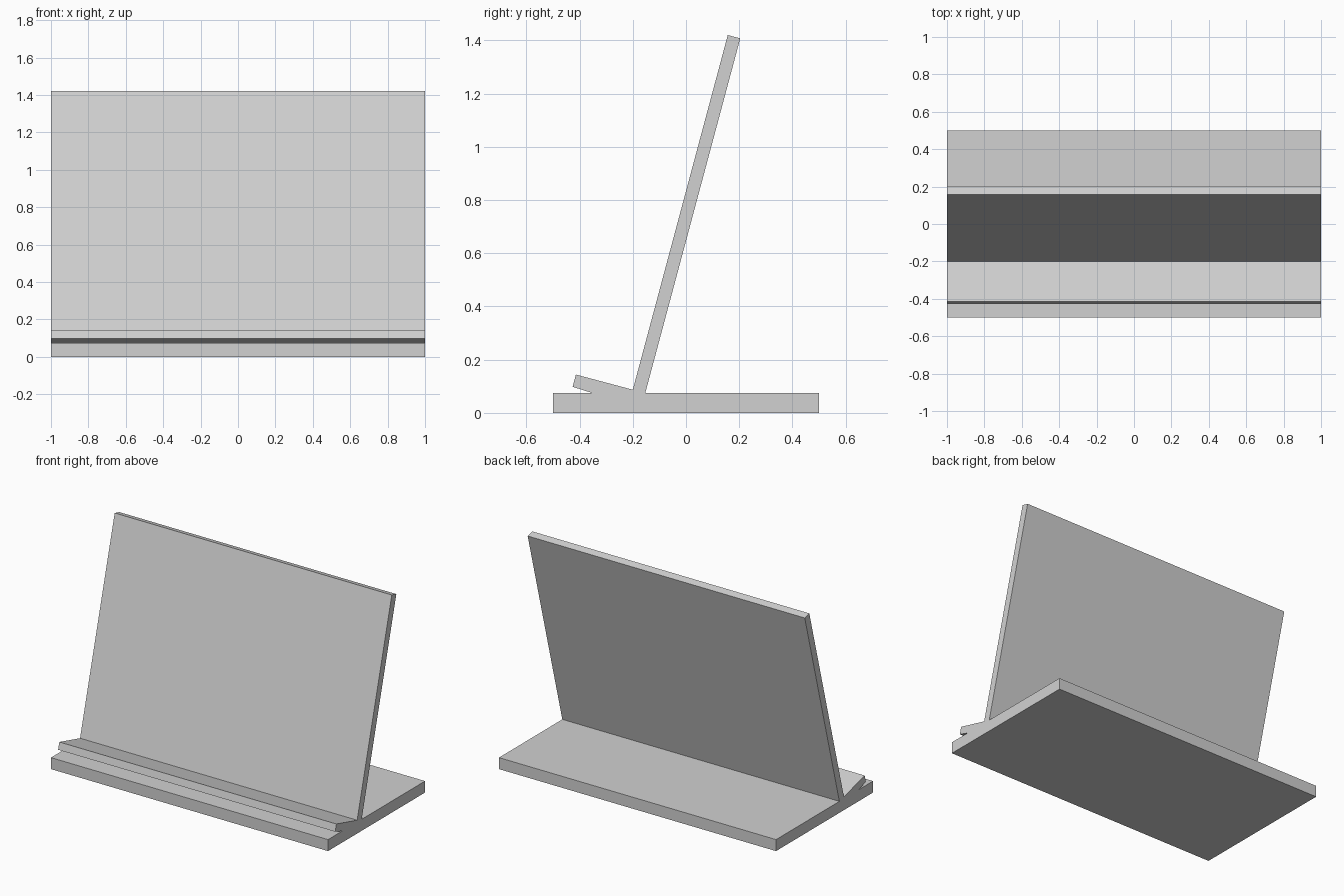
import bpy
import bmesh

cube = bpy.data.objects.get("Cube")
if cube:
    bpy.data.objects.remove(cube, do_unlink=True)

HALF_WIDTH = 1.0

# Single light grey material
grey = bpy.data.materials.new("light_grey")
grey.use_nodes = True
colour = (0.64, 0.64, 0.64, 1.0)
grey.diffuse_color = colour
grey.node_tree.nodes["Principled BSDF"].inputs["Base Color"].default_value = colour


def extrude_profile(name, profile, half_width, material):
    """Extrude a side outline (y, z) across the full width in x."""
    bm = bmesh.new()
    face = bm.faces.new([bm.verts.new((-half_width, y, z)) for y, z in profile])
    result = bmesh.ops.extrude_face_region(bm, geom=[face])
    moved = [v for v in result["geom"] if isinstance(v, bmesh.types.BMVert)]
    bmesh.ops.translate(bm, verts=moved, vec=(2 * half_width, 0, 0))
    bmesh.ops.recalc_face_normals(bm, faces=bm.faces)
    mesh = bpy.data.meshes.new(name)
    bm.to_mesh(mesh)
    bm.free()
    mesh.materials.append(material)
    obj = bpy.data.objects.new(name, mesh)
    bpy.context.collection.objects.link(obj)
    return obj


# Side outline of the stand, one continuous piece
base_front = [(-0.5, 0.0), (-0.5, 0.075)]
ledge = [(-0.353, 0.075), (-0.426, 0.098), (-0.414, 0.144)]
back_rest = [(-0.2, 0.087), (0.157, 1.42), (0.204, 1.408), (-0.153, 0.075)]
base_back = [(0.5, 0.075), (0.5, 0.0)]

extrude_profile("display_stand", base_front + ledge + back_rest + base_back,
                HALF_WIDTH, grey)
